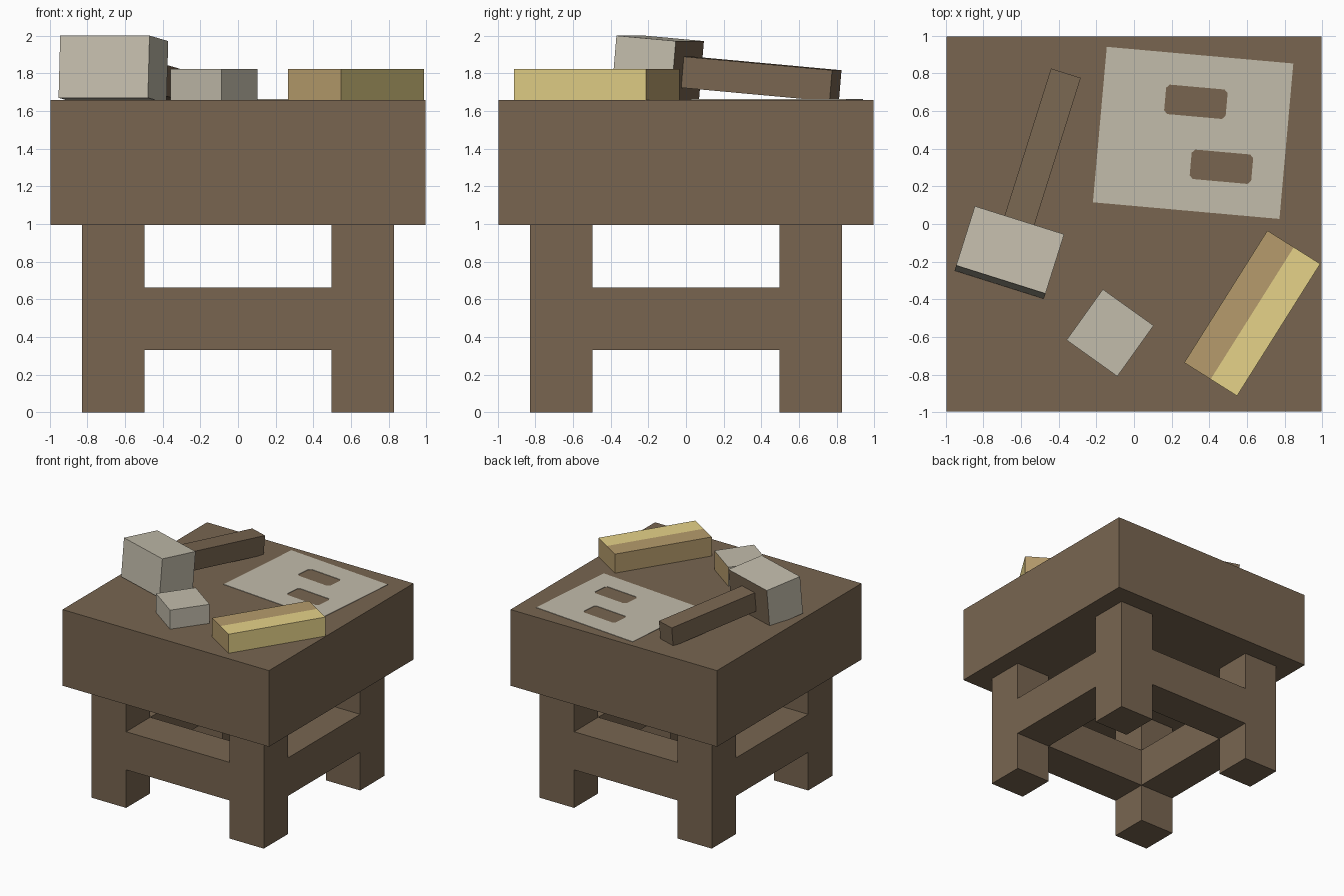
import bpy, bmesh, math
from mathutils import Matrix, Vector

if "Cube" in bpy.data.objects:
    bpy.data.objects.remove(bpy.data.objects["Cube"])

U = 0.1658          # base module shared by every part
TOP = 10 * U        # height of the work surface


def material(name, rgb):
    m = bpy.data.materials.new(name)
    m.diffuse_color = (*rgb, 1)
    m.use_nodes = True
    m.node_tree.nodes["Principled BSDF"].inputs["Base Color"].default_value = m.diffuse_color
    return m


WOOD = material("brown_wood", (0.188, 0.131, 0.081))
STONE = material("warm_grey", (0.545, 0.506, 0.41))
GOLD = material("light_gold", (0.79, 0.645, 0.25))
DARK_GOLD = material("dark_gold", (0.465, 0.33, 0.149))


def box(name, size, matrix, mats, rule=None, split=False):
    """Box with optional lengthwise cut; rule(face) picks the material slot."""
    bm = bmesh.new()
    bmesh.ops.create_cube(bm, size=1)
    bmesh.ops.scale(bm, vec=size, verts=bm.verts)
    if split:
        bmesh.ops.bisect_plane(bm, geom=bm.verts[:] + bm.edges[:] + bm.faces[:],
                               plane_co=(0, 0, 0), plane_no=(1, 0, 0))
    bm.normal_update()
    if rule:
        for f in bm.faces:
            f.material_index = rule(f)
    me = bpy.data.meshes.new(name)
    bm.to_mesh(me)
    bm.free()
    for m in mats:
        me.materials.append(m)
    ob = bpy.data.objects.new(name, me)
    ob.matrix_world = matrix
    bpy.context.collection.objects.link(ob)
    return ob


def place(x, y, z, turn=0, tilt=0):
    return (Matrix.Translation((x, y, z)) @ Matrix.Rotation(math.radians(turn), 4, 'Z')
            @ Matrix.Rotation(math.radians(tilt), 4, 'X'))


# Table: thick top, four legs, square ring of rails flush with the legs
box("table_top", (12 * U, 12 * U, 4 * U), place(0, 0, 8 * U), [WOOD])
for sx in (-1, 1):
    for sy in (-1, 1):
        box("leg", (2 * U, 2 * U, 6 * U), place(sx * 4 * U, sy * 4 * U, 3 * U), [WOOD])
    box("side_rail", (2 * U, 6 * U, 2 * U), place(sx * 4 * U, 0, 3 * U), [WOOD])
    box("cross_rail", (6 * U, 2 * U, 2 * U), place(0, sx * 4 * U, 3 * U), [WOOD])

# Hammer: tilted head with a wooden back face, handle resting on the table
hammer = place(-0.662, -0.151, 1.821, -17.5, -5)
box("hammer_head", (3 * U, 2 * U, 2 * U), hammer, [STONE, WOOD],
    lambda f: int(f.normal.y > 0.5))
box("hammer_handle", (U, 5 * U, U), hammer @ Matrix.Translation((0, 3.5 * U, 0)), [WOOD])

# Small block with one gold side
box("stone_block", (2 * U, 2 * U, U), place(-0.127, -0.578, TOP + U / 2, -35.6),
    [STONE, DARK_GOLD], lambda f: int(f.normal.y > 0.5))

# Two-tone bar, light on its right half
box("gold_bar", (2 * U, 5 * U, U), place(0.628, -0.474, TOP + U / 2, -32.2),
    [DARK_GOLD, GOLD],
    lambda f: int(f.normal.x > 0.5 or (f.normal.z > 0.5 and f.calc_center_median().x > 0)),
    split=True)

# Thin plate with two slots that have clipped corners
curve = bpy.data.curves.new("plate", 'CURVE')
curve.dimensions = '2D'
curve.fill_mode = 'BOTH'
curve.extrude = 0.002


def outline(cx, cy, w, h, c=0):
    pts = []
    for sx, sy in ((1, 1), (-1, 1), (-1, -1), (1, -1)):
        corner = Vector((cx + sx * w / 2, cy + sy * h / 2))
        if c:
            a, b = corner - Vector((sx * c, 0)), corner - Vector((0, sy * c))
            pts += [b, a] if sx * sy > 0 else [a, b]
        else:
            pts.append(corner)
    s = curve.splines.new('POLY')
    s.points.add(len(pts) - 1)
    for p, q in zip(s.points, pts):
        p.co = (q.x, q.y, 0, 1)
    s.use_cyclic_u = True
    s.use_smooth = False


outline(0, 0, 6 * U, 5 * U)
outline(0, U, 0.328, 0.157, 0.018)
outline(U, -U, 0.328, 0.157, 0.018)
curve.materials.append(STONE)
plate = bpy.data.objects.new("plate", curve)
plate.matrix_world = place(0.314, 0.484, TOP + 0.003, -5.1)
bpy.context.collection.objects.link(plate)
bpy.context.view_layer.objects.active = plate
plate.select_set(True)
bpy.ops.object.convert(target='MESH')
